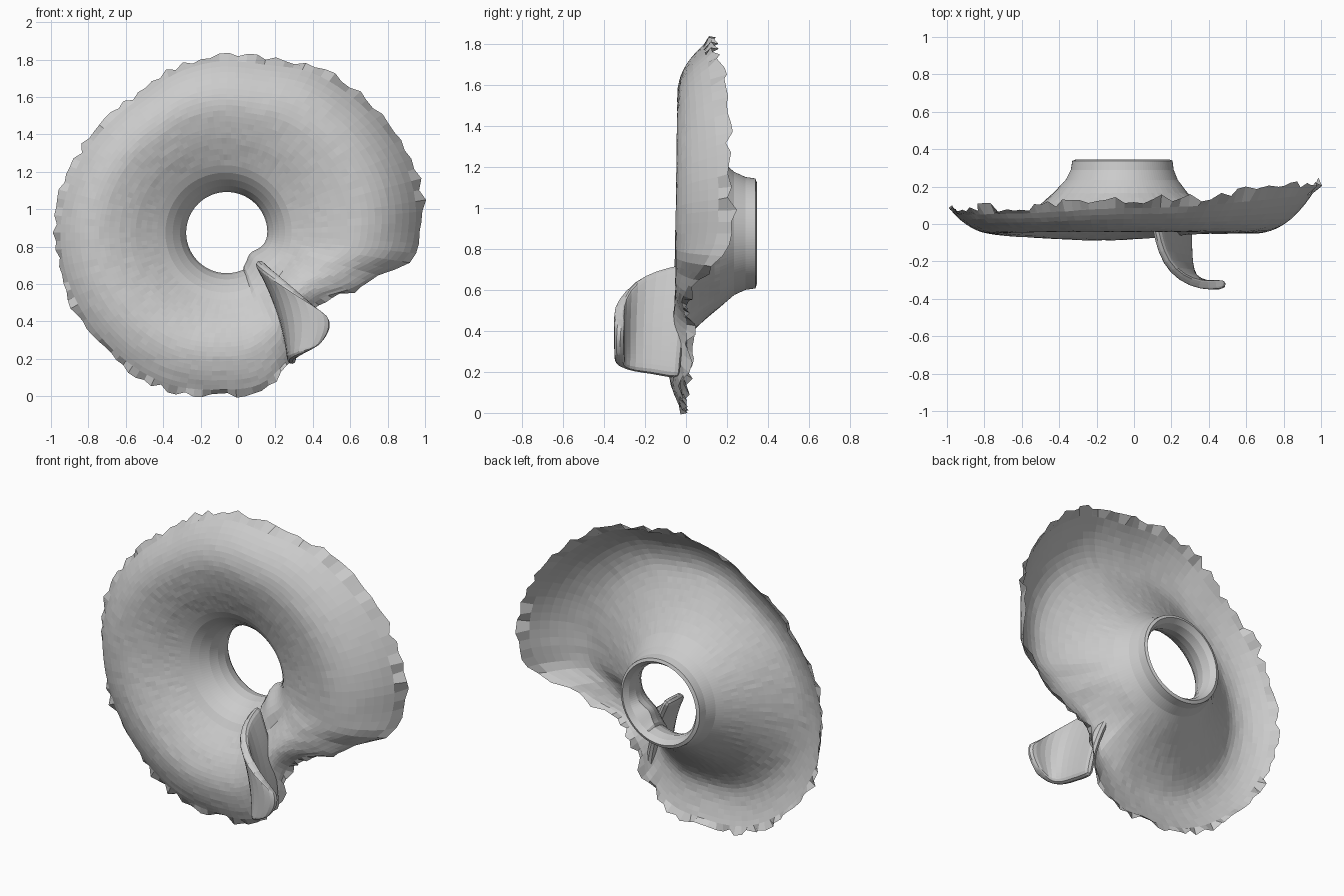
import bpy, math, random
from mathutils import Vector

if "Cube" in bpy.data.objects:
    bpy.data.objects.remove(bpy.data.objects["Cube"])

random.seed(4)


def curve(keys, x):
    """Smooth Catmull-Rom style lookup in a list of (x, value) keys."""
    x = min(max(x, keys[0][0]), keys[-1][0])
    n = len(keys)
    i = max(k for k in range(n - 1) if keys[k][0] <= x)

    def slope(k):
        a, b = keys[max(k - 1, 0)], keys[min(k + 1, n - 1)]
        return (b[1] - a[1]) / (b[0] - a[0])
    (x0, v0), (x1, v1) = keys[i], keys[i + 1]
    h = x1 - x0
    t = (x - x0) / h
    return (v0 * (2*t**3 - 3*t*t + 1) + slope(i) * h * (t**3 - 2*t*t + t)
            + v1 * (3*t*t - 2*t**3) + slope(i + 1) * h * (t**3 - t*t))


def sheet(name, rows, closed):
    """Skin a grid of points."""
    n = len(rows[0])
    verts = [p for r in rows for p in r]
    faces = []
    for i in range(len(rows) - 1):
        for j in range(n if closed else n - 1):
            k = (j + 1) % n
            faces.append((i*n + j, i*n + k, (i+1)*n + k, (i+1)*n + j))
    me = bpy.data.meshes.new(name)
    me.from_pydata(verts, [], faces)
    ob = bpy.data.objects.new(name, me)
    bpy.context.collection.objects.link(ob)
    return ob


# Outline radius, rim lift and front bulge against angle (degrees from +x)
outline = [(-63, .80), (-60, .78), (-55, .70), (-45, .64), (-32, .67), (-22, .80),
           (-15, .89), (-8, 1.04), (0, 1.08), (12, 1.10), (30, 1.08), (45, 1.05),
           (60, 1.02), (75, .96), (90, .945), (105, .91), (120, .86), (150, .86),
           (180, .875), (225, .87), (250, .88), (270, .865), (285, .865), (297, .80)]
rim_y = [(-63, .0), (-45, .02), (-30, -.01), (-18, .03), (-8, .14), (0, .21), (20, .21),
         (45, .17), (70, .13), (90, .12), (120, .09), (180, .07), (225, .02),
         (270, -.02), (297, -.02)]
bulge = [(-63, .03), (-30, .015), (0, .015), (90, .005), (180, .015), (225, .035),
         (265, .05), (297, .03)]
# Funnel and dish depth, on the front skin and the back skin
front_neck = [(.36, .06), (.32, .085), (.285, .12), (.25, .165), (.227, .215), (.217, .265)]
back_neck = [(.228, .315), (.25, .345), (.268, .338), (.275, .29), (.30, .235), (.33, .20)]
front_dish = [(0, .06), (.12, .03), (.25, 0), (.45, -.03), (.6, -.04), (1, -.045)]
back_dish = [(0, .165), (.12, .11), (.25, .06), (.45, .0), (.6, -.025), (1, -.035)]

# Broad dish: front skin from rim to throat, then back skin out to the rim
N, M = 120, 20
profile = ([(front_dish, 1 - k / M) for k in range(M)]
           + [(None, p) for p in front_neck + back_neck]
           + [(back_dish, k / M) for k in range(M + 1)])
rows = [[] for _ in profile]
for j in range(N):
    deg = -63 + 360 * j / N
    a = math.radians(deg)
    R = curve(outline, deg)
    lip, low = curve(rim_y, deg), curve(bulge, deg)
    pinch = .05 * math.exp(-((deg + 42) / 20) ** 2)
    spike, tilt = random.uniform(-.012, .022), random.uniform(-.02, .035)
    for row, (dish, s) in zip(rows, profile):
        if dish is None:
            r, y = s
            if y < .3 and s in front_neck:
                r -= pinch
        else:
            r = .36 + (R - .36) * s + (spike if s == 1 else 0)
            rise = max(0, (s - .45) / .55) ** 2.6
            y = curve(dish, s) * (1 - rise) + lip * rise
            y -= low * math.sin(math.pi * s)
            y += tilt if s == 1 else random.uniform(-.0015, .0015)
        cx = -.06 - .04 * min(1, max(0, (r - .25) / .35))
        row.append((cx + r * math.cos(a), y, .875 + r * math.sin(a)))
sheet("dish", rows, True)

# Curled fin at the front: each station is top, middle, bottom of the sheet
stations = [((.10, .05, .73), (.23, .0, .45), (.29, -.03, .17)),
            ((.11, -.03, .72), (.23, -.06, .46), (.29, -.08, .17)),
            ((.14, -.15, .69), (.24, -.17, .46), (.29, -.17, .19)),
            ((.20, -.25, .645), (.27, -.26, .44), (.30, -.26, .20)),
            ((.30, -.315, .565), (.35, -.32, .41), (.33, -.315, .22)),
            ((.40, -.33, .49), (.43, -.33, .37), (.38, -.325, .24)),
            ((.48, -.315, .42), (.49, -.32, .36), (.44, -.32, .28))]
rows = []
for top, mid, low in stations:
    top, mid, low = Vector(top), Vector(mid), Vector(low)
    rows.append([top * (1 - t) * (1 - 2*t) + mid * 4*t*(1 - t) + low * t * (2*t - 1)
                 for t in (k / 12 for k in range(13))])
fin = sheet("fin", rows, False)
wall = fin.modifiers.new("wall", 'SOLIDIFY')
wall.thickness = .05
wall.offset = 0
sub = fin.modifiers.new("round", 'SUBSURF')
sub.levels = sub.render_levels = 1
